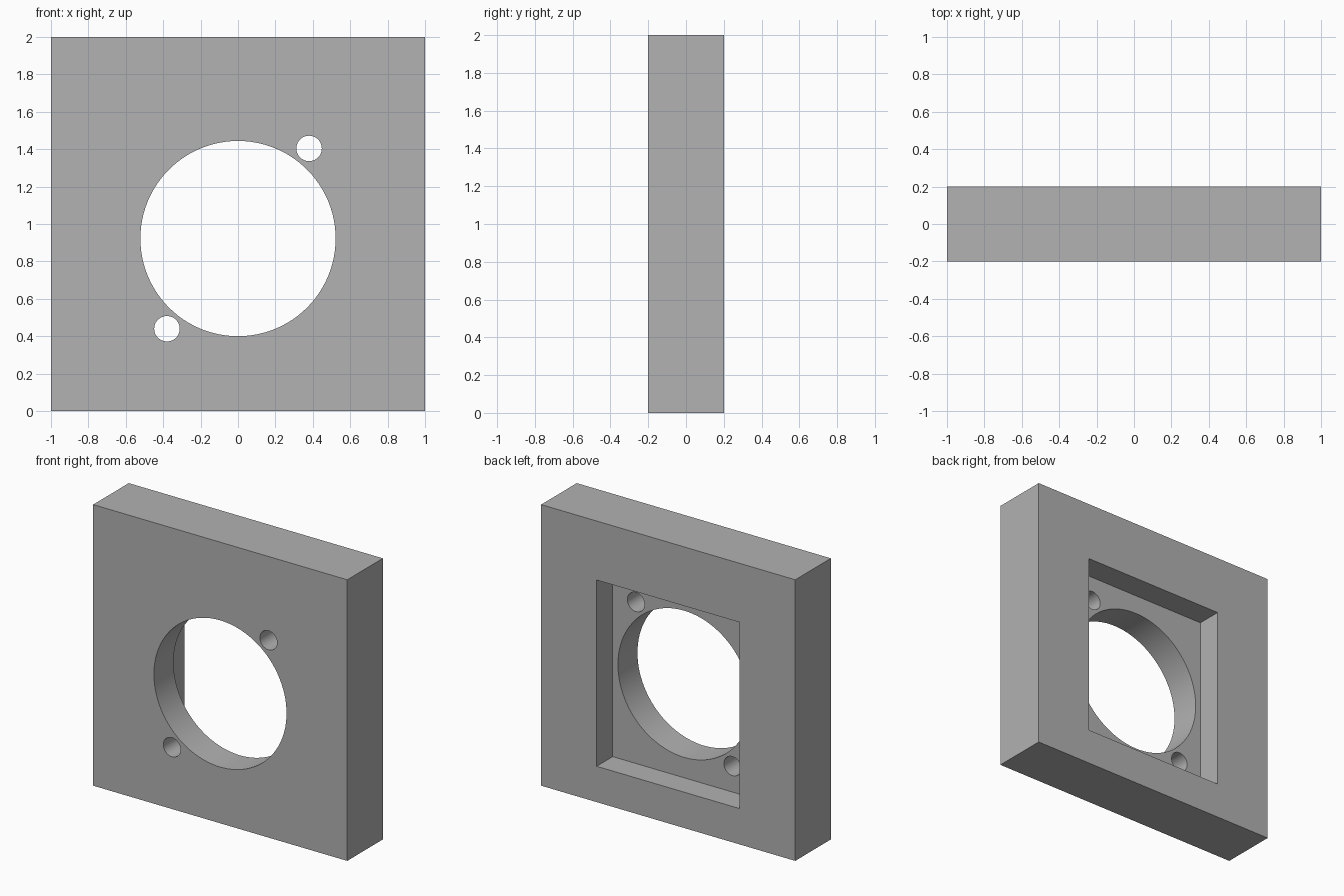
import bpy
from math import pi, radians

default = bpy.data.objects.get("Cube")
if default:
    bpy.data.objects.remove(default, do_unlink=True)

grey = bpy.data.materials.new("plain grey")
grey.use_nodes = True
grey.diffuse_color = (0.445, 0.445, 0.445, 1)
grey.node_tree.nodes["Principled BSDF"].inputs["Base Color"].default_value = grey.diffuse_color


def box(name, low, high):
    """Box between two opposite corners."""
    centre = [(a + b) / 2 for a, b in zip(low, high)]
    bpy.ops.mesh.primitive_cube_add(size=1, location=centre)
    obj = bpy.context.object
    obj.name = name
    obj.scale = [b - a for a, b in zip(low, high)]
    bpy.ops.object.transform_apply(location=True, rotation=True, scale=True)
    obj.data.materials.append(grey)
    return obj


def bore(name, x, z, radius, sides):
    """Round cutter running front to back."""
    bpy.ops.mesh.primitive_cylinder_add(vertices=sides, radius=radius, depth=1,
                                        location=(x, 0, z), rotation=(pi / 2, 0, 0))
    obj = bpy.context.object
    obj.name = name
    obj.data.materials.append(grey)
    return obj


# Square plate
plate = box("square_plate", (-1, -0.2, 0), (1, 0.2, 2))

# Rear pocket, central opening and two diagonal screw holes
hole_z = 0.922
cutters = [box("rear_pocket", (-0.563, 0.02, 0.255), (0.563, 0.5, 1.58)),
           bore("central_opening", 0, hole_z, 0.522, 96)]
for side, label in ((1, "upper_left"), (-1, "lower_right")):
    cutters.append(bore(label + "_screw_hole", side * 0.38, hole_z + side * 0.482, 0.068, 48))

# Cut each one out of the plate
bpy.ops.object.select_all(action="DESELECT")
bpy.context.view_layer.objects.active = plate
plate.select_set(True)
for cutter in cutters:
    cutter.hide_render = True
    cut = plate.modifiers.new(cutter.name, "BOOLEAN")
    cut.operation = "DIFFERENCE"
    cut.solver = "EXACT"
    cut.object = cutter
    bpy.ops.object.modifier_apply(modifier=cut.name)
    bpy.data.objects.remove(cutter, do_unlink=True)

bpy.ops.object.shade_smooth_by_angle(angle=radians(30))
